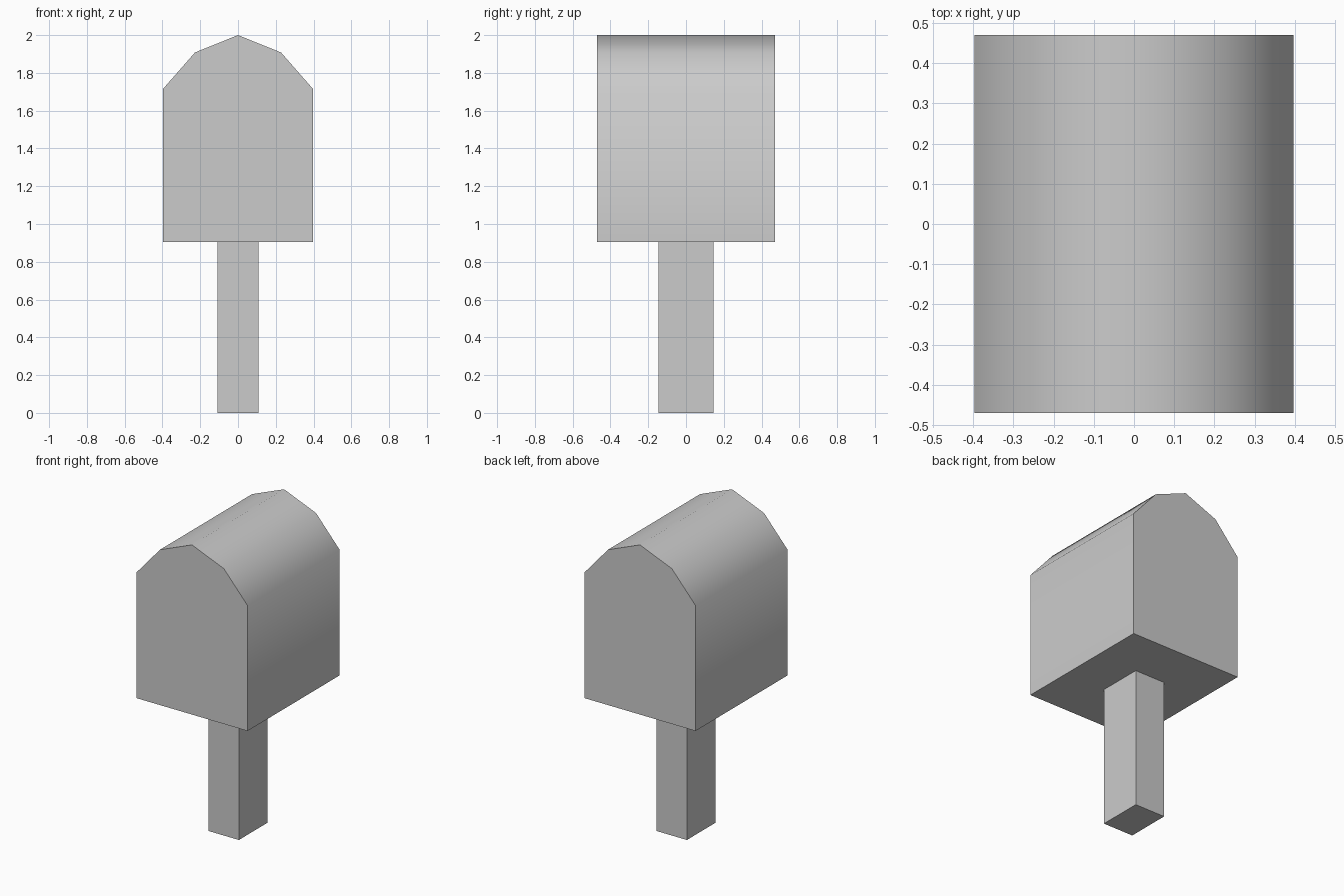
import bpy
import bmesh
from math import radians

cube = bpy.data.objects.get("Cube")
if cube:
    bpy.data.objects.remove(cube, do_unlink=True)

# Single plain grey for the whole model
grey = bpy.data.materials.new("plain grey")
grey.use_nodes = True
colour = (0.6, 0.6, 0.6, 1)
grey.diffuse_color = colour
grey.node_tree.nodes["Principled BSDF"].inputs["Base Color"].default_value = colour


def extrude_profile(name, points, direction):
    """Centre a flat outline on the extrusion axis and sweep it to a solid."""
    bm = bmesh.new()
    face = bm.faces.new([bm.verts.new(p) for p in points])
    result = bmesh.ops.extrude_face_region(bm, geom=[face], use_keep_orig=True)
    moved = [v for v in result["geom"] if isinstance(v, bmesh.types.BMVert)]
    bmesh.ops.translate(bm, verts=moved, vec=direction)
    bmesh.ops.recalc_face_normals(bm, faces=bm.faces)
    mesh = bpy.data.meshes.new(name)
    bm.to_mesh(mesh)
    bm.free()
    mesh.materials.append(grey)
    obj = bpy.data.objects.new(name, mesh)
    bpy.context.collection.objects.link(obj)
    return obj


# Box with a faceted arched roof, swept front to back
half_depth = 0.47
half_outline = [(0.397, 0.905), (0.397, 1.715), (0.228, 1.908)]
outline = half_outline + [(0, 2)] + [(-x, z) for x, z in reversed(half_outline)]
box = extrude_profile("mailbox_body", [(x, -half_depth, z) for x, z in outline],
                      (0, 2 * half_depth, 0))

# Square-cut post
px, py = 0.108, 0.145
post = extrude_profile("post", [(-px, -py, 0), (px, -py, 0), (px, py, 0), (-px, py, 0)],
                       (0, 0, 0.905))

# Roof facets blend softly, the ends and base stay crisp
bpy.ops.object.select_all(action="DESELECT")
box.select_set(True)
bpy.context.view_layer.objects.active = box
bpy.ops.object.shade_smooth_by_angle(angle=radians(55))
